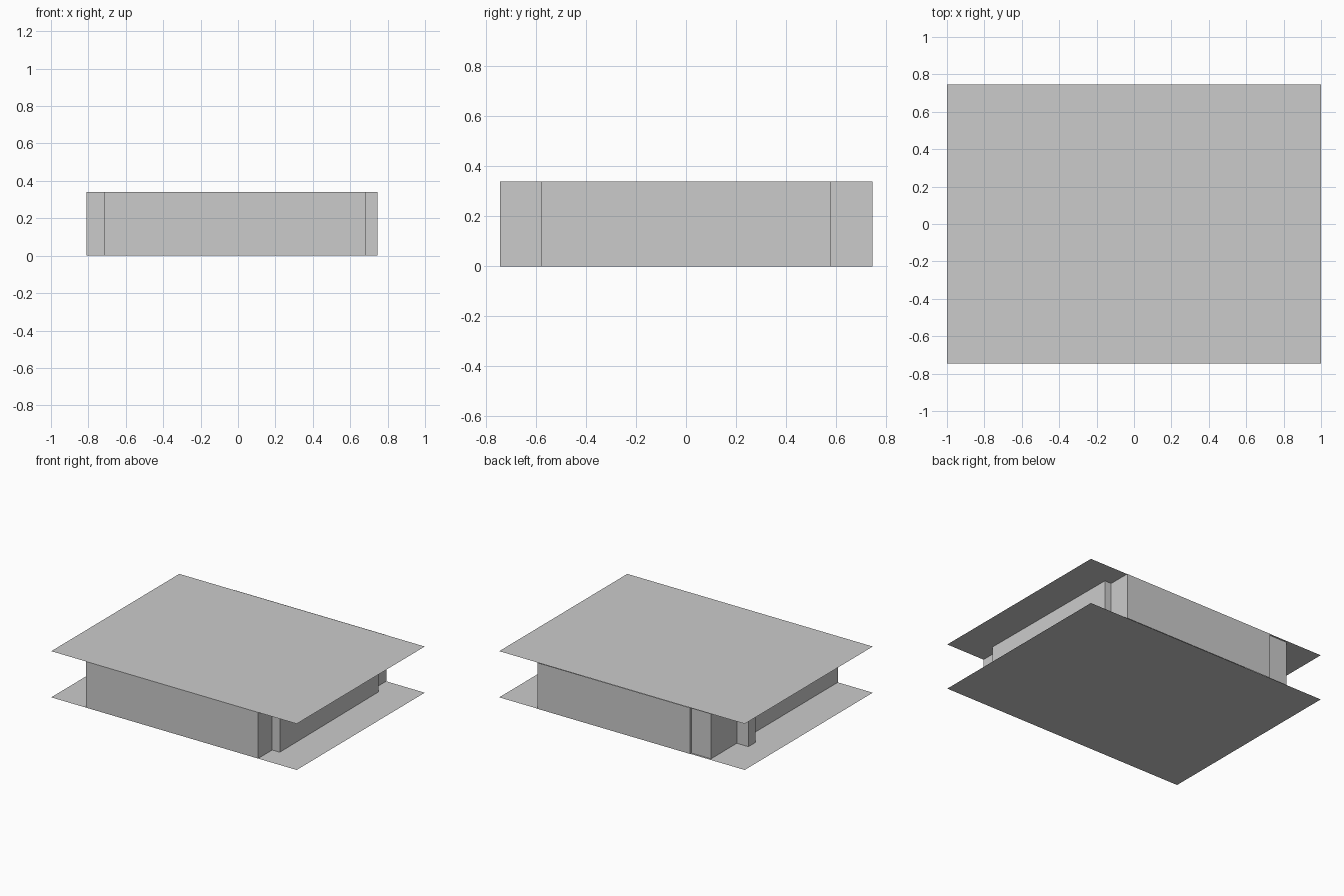
import bpy, bmesh

if "Cube" in bpy.data.objects:
    bpy.data.objects.remove(bpy.data.objects["Cube"])

HEIGHT = 0.34
HALF_X, HALF_Y = 1.0, 0.745


def make_object(name, bm):
    mesh = bpy.data.meshes.new(name)
    bm.to_mesh(mesh)
    bm.free()
    bpy.context.collection.objects.link(bpy.data.objects.new(name, mesh))


def slab(name, z):
    """Flat rectangular sheet."""
    bm = bmesh.new()
    corners = [(-HALF_X, -HALF_Y), (HALF_X, -HALF_Y), (HALF_X, HALF_Y), (-HALF_X, HALF_Y)]
    bm.faces.new([bm.verts.new((x, y, z)) for x, y in corners])
    make_object(name, bm)


def wall(name, path):
    """Thin wall raised along an open floor-plan path."""
    bm = bmesh.new()
    verts = [bm.verts.new((x, y, 0)) for x, y in path]
    edges = [bm.edges.new(pair) for pair in zip(verts, verts[1:])]
    raised = bmesh.ops.extrude_edge_only(bm, edges=edges)["geom"]
    top = [g for g in raised if isinstance(g, bmesh.types.BMVert)]
    bmesh.ops.translate(bm, verts=top, vec=(0, 0, HEIGHT))
    bmesh.ops.recalc_face_normals(bm, faces=bm.faces[:])
    make_object(name, bm)


# Floor and ceiling sheets
slab("floor", 0)
slab("ceiling", HEIGHT)

# Main room with a shallow bay on the right and stub walls at the left opening
wall("main_room_walls", [
    (-0.555, -0.58), (-0.555, -0.745), (0.685, -0.745), (0.685, -0.58),
    (0.747, -0.58), (0.74, 0.58), (0.685, 0.58), (0.685, 0.747),
    (-0.555, 0.747), (-0.555, 0.58)])

# Side passage on the left with a small alcove
wall("side_passage_walls", [
    (-0.555, -0.745), (-0.715, -0.745), (-0.715, 0.35), (-0.81, 0.35),
    (-0.81, 0.43), (-0.715, 0.43), (-0.715, 0.73), (-0.555, 0.73)])
